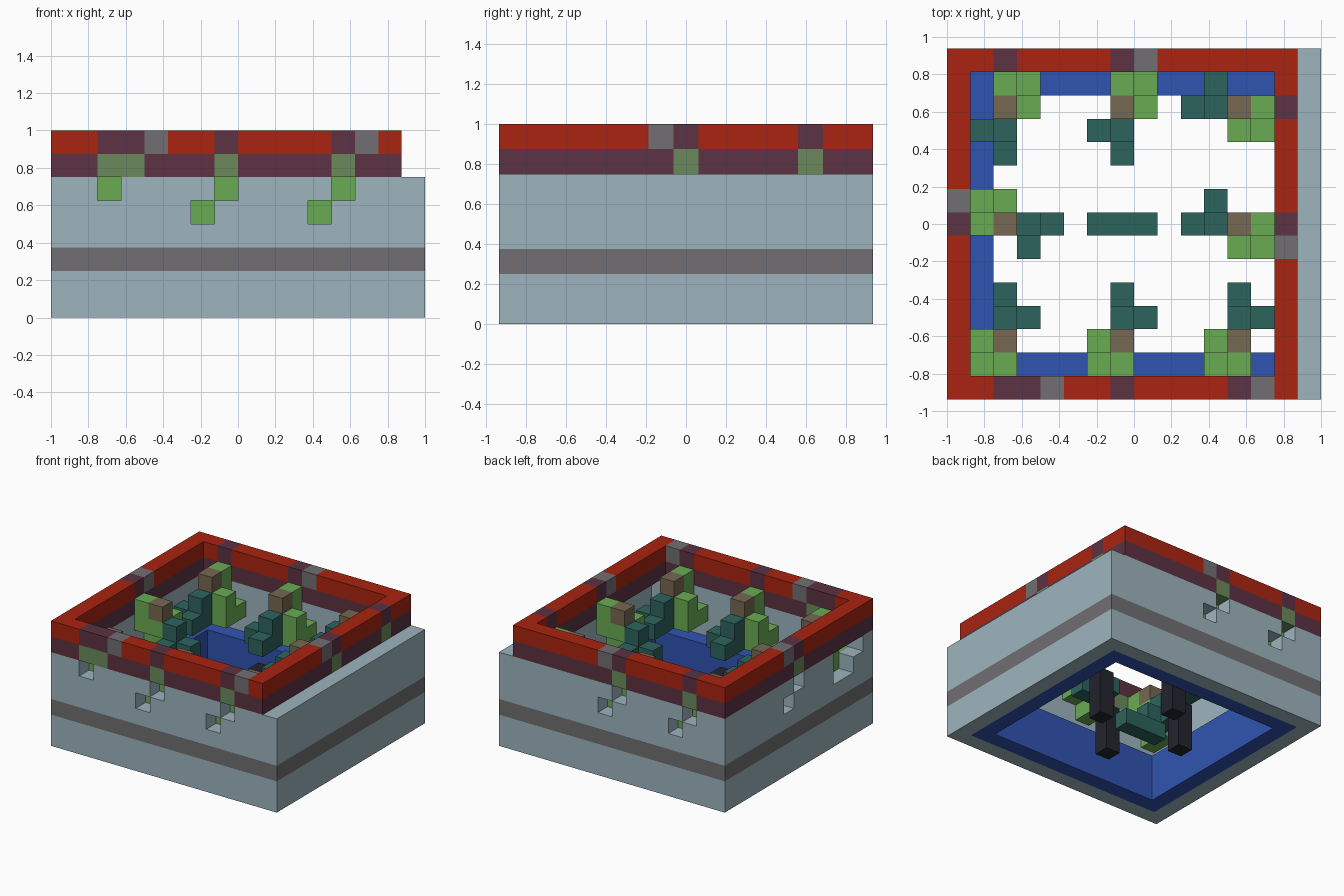
import bpy
import bmesh
from mathutils import Vector

cube = bpy.data.objects.get("Cube")
if cube:
    bpy.data.objects.remove(cube)

U = 0.125            # edge of one block
NX, NY = 16, 15      # blocks across and deep
LAST = 14            # far row of the square rim

COLOURS = {
    "pale_blue_grey": "9DB5BE", "stone_grey": "716F72", "red": "AA2410",
    "plum": "5C3242", "olive_green": "6B8A5C", "leaf_green": "6AAB54",
    "brown": "766852", "dark_teal": "2D645E", "blue": "3054B2", "charcoal": "23242D",
}


def linear(c):
    return c / 12.92 if c < 0.04045 else ((c + 0.055) / 1.055) ** 2.4


def make_material(name, code):
    rgb = [linear(v / 255) for v in bytes.fromhex(code)]
    mat = bpy.data.materials.new(name)
    mat.use_nodes = True
    mat.diffuse_color = (*rgb, 1)
    mat.node_tree.nodes["Principled BSDF"].inputs["Base Color"].default_value = (*rgb, 1)
    return mat


MATS = {name: make_material(name, code) for name, code in COLOURS.items()}
blocks = {}          # cell -> (part, colour)


def put(part, colour, cells):
    for cell in cells:
        blocks[cell] = (part, colour)


def ring(x0, x1, y0, y1, z0, z1):
    """Cells of a one block thick square frame, all limits inclusive."""
    return [(x, y, z) for x in range(x0, x1 + 1) for y in range(y0, y1 + 1)
            for z in range(z0, z1 + 1) if x in (x0, x1) or y in (y0, y1)]


# Outer wall with its stone band, blue basin lining, two-tone rim
put("outer_wall", "pale_blue_grey", ring(0, NX - 1, 0, NY - 1, 0, 5))
put("outer_wall", "stone_grey", ring(0, NX - 1, 0, NY - 1, 2, 2))
put("basin_lining", "blue", ring(1, NX - 2, 1, NY - 2, 0, 2))
put("rim", "plum", ring(0, LAST, 0, LAST, 6, 6))
put("rim", "red", ring(0, LAST, 0, LAST, 7, 7))

# Each side maps (across, depth from the wall) to a column
SIDES = {
    "front": lambda c, a, d: (c + a, d),
    "back": lambda c, a, d: (c - a, LAST - d),
    "left": lambda c, a, d: (d, c - a),
    "right": lambda c, a, d: (LAST - d, c + a),
}


def outlet(side, centre, grey=None, wide=False):
    """Stepped block cluster that reaches in from the rim."""
    def at(a, d, *levels):
        return [(*SIDES[side](centre, a, d), k) for k in levels]

    part = f"{side}_cluster_{centre}"
    for a in ((0, 1) if wide else (0,)):
        put("rim", "olive_green", at(a, 0, 6))
        put("rim", "plum", at(a, 0, 7))
    if grey is not None:
        put("rim", "stone_grey", at(grey, 0, 7))
    # window holes through the wall
    for cell in at(0, 0, 5) + ([] if wide else at(-1, 0, 4)):
        blocks.pop(cell, None)
    # leafy blocks with a brown cap
    put(part, "leaf_green", at(0, 1, 5, 6) + at(-1, 1, 4) + at(-1, 2, 4, 5) + at(0, 2, 5))
    put(part, "brown", at(0, 2, 6))
    # teal steps
    put(part, "dark_teal", at(0, 3, 4, 5) + at(1, 3, 4) + at(0, 4, 4))


outlet("front", 2, grey=2, wide=True)
outlet("front", 7)
outlet("front", 12, grey=1)
outlet("left", 7, grey=-1)
outlet("back", 2)
outlet("back", 7, grey=-1)
outlet("right", 7, grey=-1)
outlet("right", 12)

# Larger opening at the front end of the left wall
for cell in [(0, 1, 5), (0, 2, 5), (0, 3, 5), (0, 2, 4), (0, 3, 4)]:
    blocks.pop(cell, None)

# Four posts around a low bar in the middle
for n, (x, y) in enumerate([(7, 4), (4, 7), (10, 7), (7, 10)]):
    put(f"post_{n + 1}", "charcoal", [(x, y, z) for z in range(3)])
put("centre_bar", "dark_teal", [(x, 7, 0) for x in range(6, 9)])


def build(part):
    """One mesh from a part's blocks, without the faces hidden between blocks."""
    cells = {c: v[1] for c, v in blocks.items() if v[0] == part}
    used = list(dict.fromkeys(cells.values()))
    bm = bmesh.new()
    for cell, colour in cells.items():
        mid = Vector(((cell[0] + 0.5 - NX / 2) * U, (cell[1] + 0.5 - NY / 2) * U, (cell[2] + 0.5) * U))
        for axis in range(3):
            for sign in (-1, 1):
                near = list(cell)
                near[axis] += sign
                if tuple(near) in blocks:
                    continue
                n, s, t = Vector(), Vector(), Vector()
                n[axis] = sign * U / 2
                s[(axis + 1) % 3] = U / 2
                t[(axis + 2) % 3] = sign * U / 2
                face = bm.faces.new([bm.verts.new(mid + n + p)
                                     for p in (-s - t, s - t, s + t, t - s)])
                face.material_index = used.index(colour)
    bmesh.ops.remove_doubles(bm, verts=bm.verts, dist=U / 100)
    # merge flat areas of one colour
    bmesh.ops.dissolve_limit(bm, angle_limit=0.01, verts=bm.verts, edges=bm.edges,
                             delimit={"MATERIAL"})
    bmesh.ops.triangulate(bm, faces=bm.faces)
    mesh = bpy.data.meshes.new(part)
    bm.to_mesh(mesh)
    bm.free()
    for colour in used:
        mesh.materials.append(MATS[colour])
    bpy.context.collection.objects.link(bpy.data.objects.new(part, mesh))


for part in dict.fromkeys(v[0] for v in blocks.values()):
    build(part)
